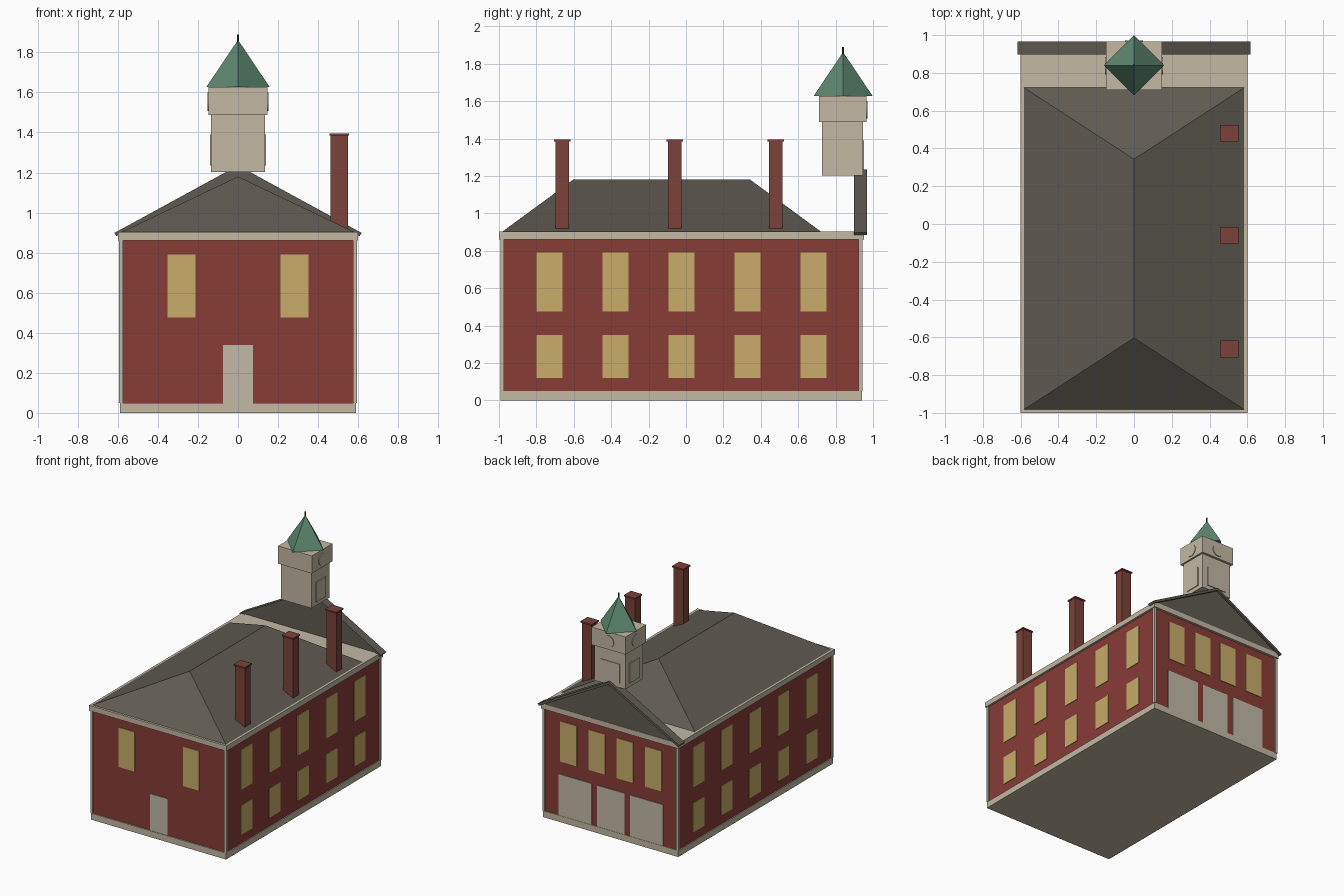
import bpy, math
from mathutils import Matrix

if "Cube" in bpy.data.objects:
    bpy.data.objects.remove(bpy.data.objects["Cube"])


def mat(name, r, g, b):
    lin = [(c / 255 / 12.92) if c < 11 else ((c / 255 + 0.055) / 1.055) ** 2.4 for c in (r, g, b)]
    m = bpy.data.materials.new(name)
    m.diffuse_color = (*lin, 1)
    m.use_nodes = True
    m.node_tree.nodes["Principled BSDF"].inputs["Base Color"].default_value = m.diffuse_color
    return m


RED = mat("wall red", 135, 60, 54)
BRICK = mat("chimney brick", 123, 66, 58)
CREAM = mat("cream stone", 195, 184, 163)
DOOR = mat("pale door", 194, 184, 167)
GLASS = mat("window yellow", 200, 172, 106)
ROOF = mat("roof grey", 96, 91, 82)
GREEN = mat("spire green", 93, 136, 112)
DARK = mat("finial dark green", 52, 68, 60)


def mesh(name, verts, faces, m):
    me = bpy.data.meshes.new(name)
    me.from_pydata(verts, [], faces)
    me.materials.append(m)
    ob = bpy.data.objects.new(name, me)
    bpy.context.collection.objects.link(ob)
    return ob


def box(name, x0, x1, y0, y1, z0, z1, m):
    v = [(x, y, z) for z in (z0, z1) for x, y in ((x0, y0), (x1, y0), (x1, y1), (x0, y1))]
    f = [(3, 2, 1, 0), (4, 5, 6, 7)] + [(i, (i + 1) % 4, (i + 1) % 4 + 4, i + 4) for i in range(4)]
    return mesh(name, v, f, m)


def prism_y(name, pts, y0, y1, m):
    """Extrude an (x, z) outline, counter-clockwise seen from the front, along y."""
    n = len(pts)
    v = [(x, y0, z) for x, z in pts] + [(x, y1, z) for x, z in pts]
    f = [tuple(range(n)), tuple(reversed(range(n, 2 * n)))]
    f += [(i, i + n, (i + 1) % n + n, (i + 1) % n) for i in range(n)]
    return mesh(name, v, f, m)


def cone(name, n, r1, r2, z0, z1, loc, m):
    bpy.ops.mesh.primitive_cone_add(vertices=n, radius1=r1, radius2=r2, depth=z1 - z0,
                                    location=(loc[0], loc[1], (z0 + z1) / 2))
    ob = bpy.context.object
    ob.name = name
    ob.data.materials.append(m)
    return ob


# Main body: base course, walls, cornice, corner trim
WX, YF, YB = 0.583, -0.983, 0.933
box("base_course", -0.59, 0.59, -0.992, 0.94, 0, 0.05, CREAM)
box("walls", -WX, WX, YF, YB, 0.05, 0.86, RED)
box("cornice", -0.60, 0.60, -1.0, 0.952, 0.86, 0.902, CREAM)
for sx in (-1, 1):
    for y in (YF, YB):
        cx = sx * (WX + 0.001)
        box("corner_trim", cx - 0.01, cx + 0.01, y - 0.01, y + 0.01, 0.05, 0.86, CREAM)

# Side windows, two storeys on both sides
T = 0.005
for sx in (-1, 1):
    xa, xb = sorted((sx * (WX - 0.002), sx * (WX + T)))
    for i in range(5):
        yc = -0.73 + 0.353 * i
        box("side_window_lower", xa, xb, yc - 0.07, yc + 0.07, 0.12, 0.35, GLASS)
        box("side_window_upper", xa, xb, yc - 0.07, yc + 0.07, 0.475, 0.79, GLASS)

# Front windows and door
for xc in (-0.283, 0.283):
    box("front_window", xc - 0.07, xc + 0.07, YF - T, YF + 0.002, 0.477, 0.79, GLASS)
box("front_door", -0.075, 0.075, YF - T, YF + 0.002, 0.05, 0.34, DOOR)

# Rear windows and wide doors
for xc in (-0.37, -0.123, 0.123, 0.37):
    box("rear_window", xc - 0.073, xc + 0.073, YB - 0.002, YB + T, 0.477, 0.795, GLASS)
for xc, hw in ((-0.312, 0.143), (0, 0.118), (0.312, 0.143)):
    box("rear_door", xc - hw, xc + hw, YB - 0.002, YB + T, 0.05, 0.375, DOOR)

# Hipped roof
hx, ya, yb, z0, z1 = 0.583, -0.982, 0.722, 0.902, 1.18
mesh("hip_roof",
     [(-hx, ya, z0), (hx, ya, z0), (hx, yb, z0), (-hx, yb, z0), (0, -0.603, z1), (0, 0.343, z1)],
     [(3, 2, 1, 0), (0, 1, 4), (1, 2, 5, 4), (2, 3, 5), (3, 0, 4, 5)], ROOF)

# Rear gable with raking slabs
prism_y("gable", [(-0.585, 0.895), (0.585, 0.895), (0, 1.215)], 0.905, 0.95, ROOF)
prism_y("gable_rake", [(-0.607, 0.883), (0, 1.213), (0.607, 0.883), (0.618, 0.898),
                       (0, 1.235), (-0.618, 0.898)], 0.898, 0.967, ROOF)

# Chimneys along the right side
for yc in (-0.662, -0.06, 0.48):
    box("chimney", 0.462, 0.548, yc - 0.036, yc + 0.036, 0.92, 1.385, BRICK)
    box("chimney_cap", 0.456, 0.554, yc - 0.044, yc + 0.044, 1.385, 1.396, BRICK)

# Clock tower
TY = 0.838
box("tower_shaft", -0.134, 0.134, 0.727, 0.947, 1.203, 1.488, CREAM)
box("tower_belfry", -0.148, 0.148, 0.71, 0.965, 1.488, 1.627, CREAM)
box("tower_panel_rear", -0.085, 0.085, 0.945, 0.953, 1.235, 1.39, CREAM)
for sx in (-1, 1):
    xa, xb = sorted((sx * 0.132, sx * 0.14))
    box("tower_panel_side", xa, xb, TY - 0.062, TY + 0.062, 1.235, 1.39, CREAM)

# Round dials on the rear and both sides
for loc, rot in (((0, 0.966, 1.553), Matrix.Rotation(math.pi / 2, 4, 'X')),
                 ((0.149, TY, 1.553), Matrix.Rotation(math.pi / 2, 4, 'Y')),
                 ((-0.149, TY, 1.553), Matrix.Rotation(math.pi / 2, 4, 'Y'))):
    d = cone("tower_dial", 24, 0.047, 0.047, 0, 0.009, (0, 0), CREAM)
    d.matrix_world = Matrix.Translation(loc) @ rot

# Four-sided spire turned to a diamond, with finial
cone("spire", 4, 0.158, 0, 1.627, 1.862, (0, TY + 0.002), GREEN)
cone("finial", 8, 0.006, 0.006, 1.84, 1.888, (0, TY + 0.002), DARK)
